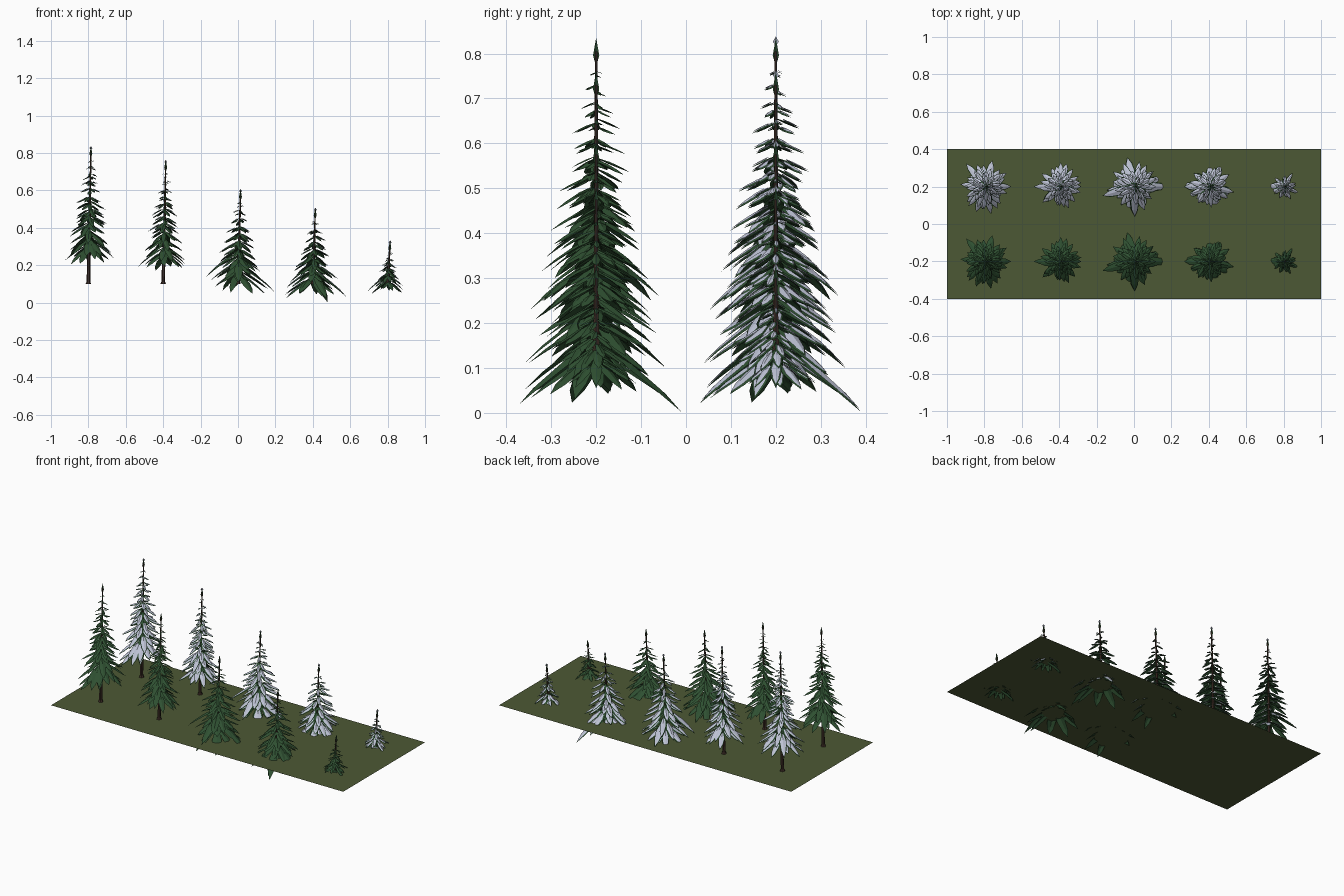
import bpy, bmesh, math, random
from mathutils import Vector, Matrix

cube = bpy.data.objects.get("Cube")
if cube:
    bpy.data.objects.remove(cube, do_unlink=True)


def make_material(name, rgb):
    mat = bpy.data.materials.new(name)
    mat.use_nodes = True
    colour = (*rgb, 1.0)
    mat.diffuse_color = colour
    mat.node_tree.nodes["Principled BSDF"].inputs["Base Color"].default_value = colour
    return mat


GRASS = make_material("grass olive", (0.073, 0.099, 0.035))
NEEDLES = make_material("needle green", (0.028, 0.080, 0.031))
SNOW = make_material("snow", (0.51, 0.54, 0.66))
BARK = make_material("bark brown", (0.045, 0.025, 0.018))
GROUND_Z = 0.1
LEAN = 0.014

# Blade outlines: (fraction of length, fraction of half width)
NEEDLE_OUTLINE = ((0, 0.3), (0.42, 1.0), (0.76, 0.7), (1, 0))
SNOW_OUTLINE = ((0.3, 0.35), (0.5, 0.78), (0.78, 0.52), (0.98, 0))


def finish(bm, name, mat, location=(0, 0, 0)):
    mesh = bpy.data.meshes.new(name)
    bm.to_mesh(mesh)
    bm.free()
    mesh.materials.append(mat)
    obj = bpy.data.objects.new(name, mesh)
    obj.location = location
    bpy.context.collection.objects.link(obj)
    return obj


def add_blade(bm, root, angle, length, drop, width, outline, lift):
    """Folded, drooping branch: a ridge with two lowered side edges."""
    turn = Matrix.Rotation(angle, 3, 'Z')
    rows = []
    for u, w in outline:
        half = width * w
        ridge = Vector((u * length, 0, lift - drop * (0.55 * u + 0.45 * u * u)))
        offsets = [Vector((half * 0.3, s * half, -half * 0.6)) for s in (-1, 1)]
        points = [ridge + offsets[0], ridge, ridge + offsets[1]] if w else [ridge]
        rows.append([bm.verts.new(root + turn @ p) for p in points])
    for a, b in zip(rows, rows[1:]):
        for i in (0, 1):
            if len(b) == 3:
                bm.faces.new((a[i], b[i], b[i + 1], a[i + 1]))
            else:
                bm.faces.new((a[i], b[0], a[i + 1]))


def tree_branches(seed, top, low, radius, tiers, boughs):
    """Branch list, shared by the green and the snowy tree of one size."""
    rng = random.Random(seed)
    base_z = low + radius * 0.7
    branches = []
    for k in range(tiers):
        t = (k + 1) / tiers
        reach = radius * t ** 0.78
        z = top - 0.04 + (base_z - top + 0.04) * t
        count = 4 + round(5 * min(1, t * 1.4))
        spin = rng.uniform(0, math.tau)
        for i in range(count):
            angle = spin + math.tau * (i + rng.uniform(-0.25, 0.25)) / count
            length = reach * rng.uniform(0.72, 1.12)
            root_z = z + rng.uniform(-0.012, 0.012)
            drop = length * (0.3 + 0.4 * t) * rng.uniform(0.85, 1.15)
            width = reach * rng.uniform(0.13, 0.18)
            branches.append((root_z, angle, length, min(drop, root_z - 0.01), width))
    # long low boughs that break the outline
    for degrees, length, tip_z in boughs:
        root_z = tip_z + length * 0.75
        branches.append((root_z, math.radians(degrees), length, root_z - tip_z, radius * 0.16))
    return branches


def axis_point(z, top):
    return Vector((LEAN * (z - GROUND_Z) / (top - GROUND_Z), 0, z))


def build_foliage(name, branches, top, location, mat, outline, lift, tuft):
    bm = bmesh.new()
    for z, angle, length, drop, width in branches:
        add_blade(bm, axis_point(z, top), angle, length, drop, width, outline, lift)
    # upright leader tuft of crossed diamonds
    for i in range(3):
        side = Vector((math.cos(i * math.pi / 3), math.sin(i * math.pi / 3), 0)) * 0.008
        low, mid, tip = (axis_point(top - d, top) for d in (tuft, tuft * 0.6, 0))
        bm.faces.new([bm.verts.new(p) for p in (low, mid + side, tip, mid - side)])
    return finish(bm, name, mat, location)


def build_trunk(name, top, location):
    bm = bmesh.new()
    rings = []
    for z, r in ((GROUND_Z, 0.015), (GROUND_Z + 0.012, 0.010), (top - 0.03, 0.003)):
        centre = axis_point(z, top)
        rings.append([bm.verts.new(centre + Vector((r * math.cos(a), r * math.sin(a), 0)))
                      for a in (math.tau * i / 6 for i in range(6))])
    for a, b in zip(rings, rings[1:]):
        for i in range(6):
            j = (i + 1) % 6
            bm.faces.new((a[i], a[j], b[j], b[i]))
    bm.faces.new(rings[-1])
    return finish(bm, name, BARK, location)


# Ground sheet
bm = bmesh.new()
bm.faces.new([bm.verts.new((x, y, GROUND_Z))
              for x, y in ((-1, -0.4), (1, -0.4), (1, 0.4), (-1, 0.4))])
finish(bm, "ground", GRASS)

# Trees: name, x, top, lowest tips, radius, tiers, boughs (degrees, length, tip height)
TREES = (
    ("tallest", -0.8, 0.835, 0.22, 0.132, 13,
     ((130, 0.16, 0.25), (-78, 0.15, 0.23), (0, 0.14, 0.23), (75, 0.145, 0.26))),
    ("tall", -0.4, 0.76, 0.185, 0.118, 12,
     ((0, 0.115, 0.19), (180, 0.14, 0.19), (88, 0.13, 0.2), (-68, 0.125, 0.22))),
    ("medium", 0.0, 0.605, 0.065, 0.15, 10,
     ((0, 0.195, 0.055), (196, 0.18, 0.14), (-90, 0.16, 0.11), (104, 0.16, 0.1))),
    ("short", 0.4, 0.505, 0.035, 0.145, 9,
     ((-15, 0.185, 0.03), (68, 0.205, 0.002), (-67, 0.185, 0.02), (180, 0.135, 0.1))),
    ("sapling", 0.8, 0.33, 0.055, 0.085, 7,
     ((0, 0.09, 0.06), (180, 0.11, 0.06))),
)
for seed, (size, x, top, low, radius, tiers, boughs) in enumerate(TREES):
    branches = tree_branches(seed + 3, top, low, radius, tiers, boughs)
    for style, y in (("green", -0.2), ("snowy", 0.2)):
        label = f"{size}_{style}_tree"
        build_trunk(label + "_trunk", top, (x, y, 0))
        build_foliage(label + "_branches", branches, top, (x, y, 0),
                      NEEDLES, NEEDLE_OUTLINE, 0, 0.065)
        if style == "snowy":
            build_foliage(label + "_snow", branches, top + 0.003, (x, y, 0),
                          SNOW, SNOW_OUTLINE, 0.003, 0.02)
